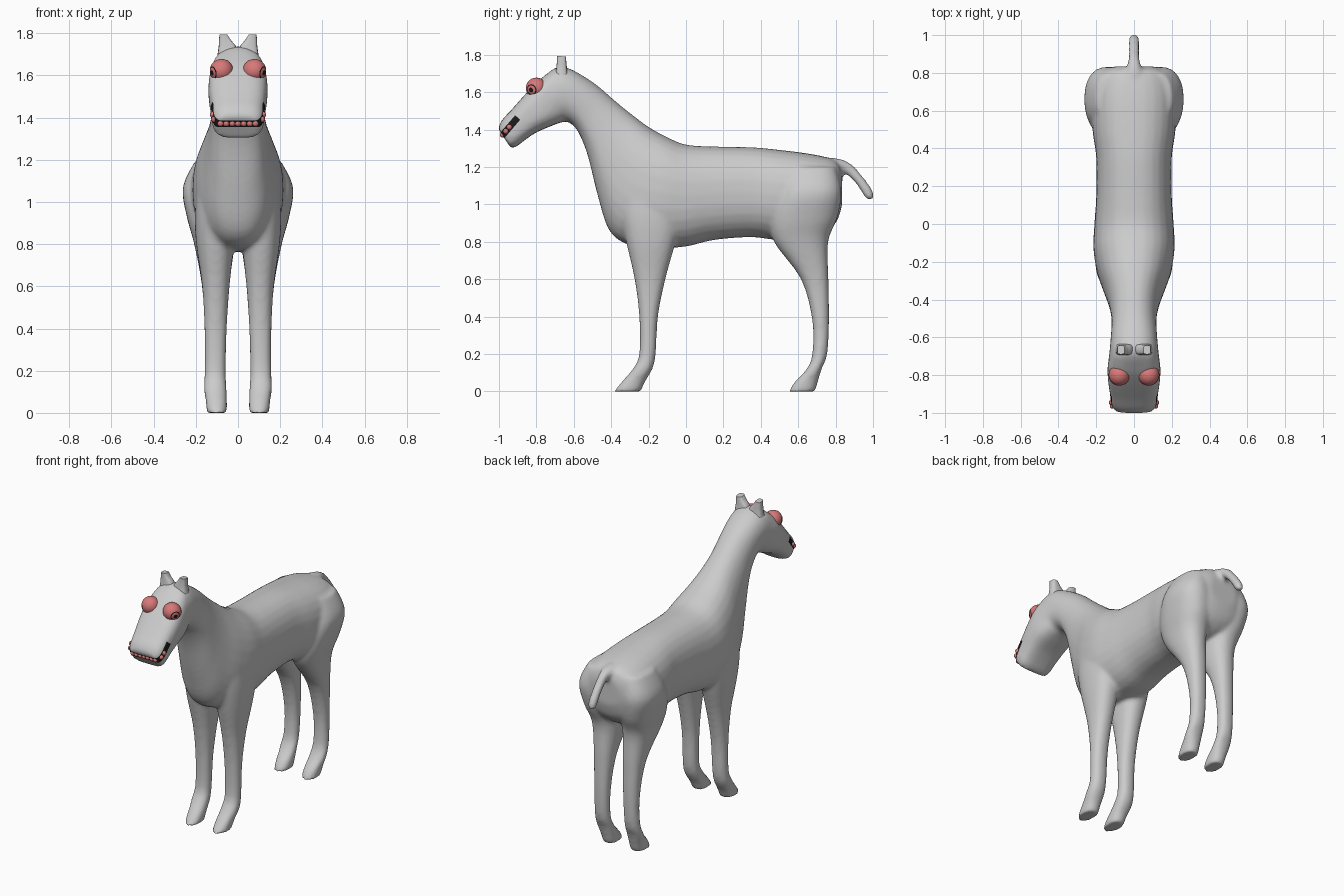
import bpy, bmesh, math
from mathutils import Vector

if "Cube" in bpy.data.objects:
    bpy.data.objects.remove(bpy.data.objects["Cube"])


def material(name, rgb):
    m = bpy.data.materials.new(name)
    m.diffuse_color = (*rgb, 1)
    m.use_nodes = True
    m.node_tree.nodes["Principled BSDF"].inputs["Base Color"].default_value = m.diffuse_color
    return m


GREY = material("pale grey", (0.6, 0.6, 0.6))
PINK = material("salmon pink", (0.68, 0.19, 0.19))
BLACK = material("black", (0.01, 0.01, 0.01))


def make_object(name, bm, mats):
    me = bpy.data.meshes.new(name)
    bm.to_mesh(me)
    bm.free()
    for m in mats:
        me.materials.append(m)
    for p in me.polygons:
        p.use_smooth = True
    ob = bpy.data.objects.new(name, me)
    bpy.context.collection.objects.link(ob)
    return ob


def spline(rows, n=4):
    """Catmull-Rom through rows of numbers."""
    out = []
    for i in range(len(rows) - 1):
        p0, p1, p2 = rows[max(i - 1, 0)], rows[i], rows[i + 1]
        p3 = rows[min(i + 2, len(rows) - 1)]
        for k in range(n):
            t = k / n
            out.append([0.5 * (2 * b + (c - a) * t + (2 * a - 5 * b + 4 * c - d) * t * t
                               + (3 * b - a - 3 * c + d) * t ** 3)
                        for a, b, c, d in zip(p0, p1, p2, p3)])
    return out + [list(rows[-1])]


def loft(bm, rows, side=1, power=2.3, seg=28):
    """Row: y,z of one edge, y,z of the opposite edge, half width, centre x."""
    rings = []
    for ya, za, yb, zb, w, cx in spline(rows):
        ring = []
        for k in range(seg):
            a = 2 * math.pi * k / seg
            c, s = math.cos(a), math.sin(a)
            u = math.copysign(abs(c) ** (2 / power), c)
            v = math.copysign(abs(s) ** (2 / power), s)
            ring.append(bm.verts.new((side * cx + w * u,
                                      (ya + yb) / 2 + v * (ya - yb) / 2,
                                      (za + zb) / 2 + v * (za - zb) / 2)))
        rings.append(ring)
    for r, q in zip(rings, rings[1:]):
        for k in range(seg):
            j = (k + 1) % seg
            bm.faces.new((r[k], r[j], q[j], q[k]))
    bm.faces.new(rings[0])
    bm.faces.new(rings[-1])


# torso, neck and head: back line point, under line point, half width
trunk = [(.835, 1.17, .835, 1.0, .10, 0), (.80, 1.235, .80, .90, .18, 0),
         (.68, 1.268, .70, .83, .225, 0), (.5, 1.292, .5, .81, .22, 0),
         (.35, 1.306, .35, .825, .20, 0), (.15, 1.31, .15, .81, .20, 0),
         (0, 1.32, 0, .775, .21, 0), (-.10, 1.36, -.16, .765, .215, 0),
         (-.20, 1.415, -.31, .785, .195, 0), (-.30, 1.49, -.41, .86, .16, 0),
         (-.38, 1.555, -.47, 1.04, .135, 0), (-.46, 1.625, -.525, 1.26, .12, 0),
         (-.53, 1.675, -.575, 1.385, .12, 0), (-.62, 1.725, -.62, 1.435, .125, 0),
         (-.69, 1.735, -.66, 1.44, .13, 0), (-.78, 1.67, -.73, 1.415, .14, 0)]
muzzle = [(-.70, 1.727, -.67, 1.44, .125, 0), (-.78, 1.67, -.73, 1.415, .14, 0),
          (-.85, 1.60, -.80, 1.385, .138, 0), (-.93, 1.51, -.86, 1.345, .128, 0),
          (-.985, 1.45, -.905, 1.31, .122, 0), (-1.005, 1.405, -.935, 1.30, .108, 0)]
# legs: front edge, back edge, half width, centre x
front_leg = [(-.36, 1.12, -.02, 1.12, .09, .10), (-.35, .95, -.02, .95, .10, .105),
             (-.32, .8, -.055, .8, .09, .108), (-.275, .6, -.11, .6, .065, .105),
             (-.25, .4, -.15, .4, .053, .106), (-.25, .2, -.162, .2, .05, .108),
             (-.285, .12, -.18, .12, .054, .108), (-.345, .05, -.22, .05, .05, .102),
             (-.385, .0, -.24, .0, .048, .10)]
hind_leg = [(.54, 1.2, .80, 1.2, .08, .12), (.50, 1.07, .832, 1.07, .12, .142),
            (.45, .93, .81, .93, .115, .128), (.47, .8, .76, .8, .096, .112),
            (.615, .6, .762, .6, .065, .106), (.675, .38, .765, .38, .051, .106),
            (.675, .2, .755, .2, .049, .108), (.645, .12, .725, .12, .054, .108),
            (.58, .05, .705, .05, .05, .102), (.55, .0, .69, .0, .048, .10)]
tail = [(.74, 1.25, .74, 1.16, .06, 0), (.82, 1.245, .80, 1.17, .045, 0),
        (.885, 1.215, .85, 1.165, .03, 0), (.945, 1.15, .905, 1.115, .028, 0),
        (.995, 1.08, .945, 1.055, .028, 0), (1.008, 1.03, .965, 1.025, .022, 0)]

bm = bmesh.new()
loft(bm, trunk)
loft(bm, muzzle, power=3)
loft(bm, tail, power=2)
for s in (-1, 1):
    loft(bm, front_leg, s)
    loft(bm, hind_leg, s)
bmesh.ops.recalc_face_normals(bm, faces=bm.faces)
raw = make_object("raw_body", bm, [GREY])
# blend all parts into one skin
mod = raw.modifiers.new("blend", 'REMESH')
mod.mode = 'VOXEL'
mod.voxel_size = 0.012
mod = raw.modifiers.new("soften", 'SMOOTH')
mod.factor = 0.5
mod.iterations = 8
ev = raw.evaluated_get(bpy.context.evaluated_depsgraph_get())
skin = bpy.data.meshes.new_from_object(ev)
bpy.data.objects.remove(raw)

# mouth: cut a slanted black band into the muzzle
bm = bmesh.new()
bm.from_mesh(skin)
along = Vector((0, -.09, -.105)).normalized()
across = Vector((0, along.z, -along.y)).normalized()
corner = Vector((0, -.90, 1.465))
cuts = [(across, -.018), (across, .018), (along, 0.0)]
for normal, d in cuts:
    near = [f for f in bm.faces if f.calc_center_median().y < -.8]
    geom = near + list({e for f in near for e in f.edges}) + list({v for f in near for v in f.verts})
    bmesh.ops.bisect_plane(bm, geom=geom, plane_co=corner + normal * d, plane_no=normal, dist=1e-5)
for f in bm.faces:
    p = f.calc_center_median() - corner
    inside = abs(p.dot(across)) < .018 and p.dot(along) > 0 and f.calc_center_median().y < -.8
    f.material_index = 1 if inside else 0
body = make_object("body", bm, [GREY, BLACK])

# teeth: beads set along the mouth band
bm = bmesh.new()
bpy.context.view_layer.update()
start = corner + along * .03
targets = [(x, .125) for x in (-.085, -.057, -.028, 0, .028, .057, .085)]
targets += [(s * .11, d) for s in (-1, 1) for d in (.065, .095)]
for x, d in targets:
    aim = corner + along * d + Vector((x, 0, 0))
    direction = (aim - start).normalized()
    hit, loc, _, _ = body.ray_cast(start, direction)
    if hit:
        g = bmesh.ops.create_uvsphere(bm, u_segments=12, v_segments=8, radius=.015)
        bmesh.ops.translate(bm, verts=g["verts"], vec=loc - direction * .003)
make_object("teeth", bm, [PINK])

for s, label in ((-1, "left"), (1, "right")):
    # eye: ball whose pole looks outwards, with black rings round it
    look = Vector((s * .8, -.5, -.17)).normalized()
    turn = Vector((0, 0, 1)).rotation_difference(look).to_matrix()
    bm = bmesh.new()
    bmesh.ops.create_uvsphere(bm, u_segments=32, v_segments=28, radius=.056)
    for f in bm.faces:
        angle = math.degrees(f.calc_center_median().angle(Vector((0, 0, 1))))
        f.material_index = 1 if angle < 12 or 26 < angle < 33 else 0
    bmesh.ops.rotate(bm, verts=bm.verts, matrix=turn)
    bmesh.ops.translate(bm, verts=bm.verts, vec=(s * .078, -.80, 1.622))
    make_object(label + "_eye", bm, [PINK, BLACK])

    # ear: short tapered stub
    bm = bmesh.new()
    loft(bm, [(-.70, 1.68, -.63, 1.68, .055, .045), (-.693, 1.735, -.637, 1.735, .042, .05),
              (-.69, 1.77, -.64, 1.765, .028, .062), (-.69, 1.795, -.642, 1.79, .019, .069)],
         s, power=3.5, seg=16)
    bmesh.ops.recalc_face_normals(bm, faces=bm.faces)
    make_object(label + "_ear", bm, [GREY])
    bpy.context.view_layer.objects.active = bpy.data.objects[label + "_ear"]
    bpy.data.objects[label + "_ear"].select_set(True)
bpy.ops.object.shade_smooth_by_angle(angle=math.radians(40))
